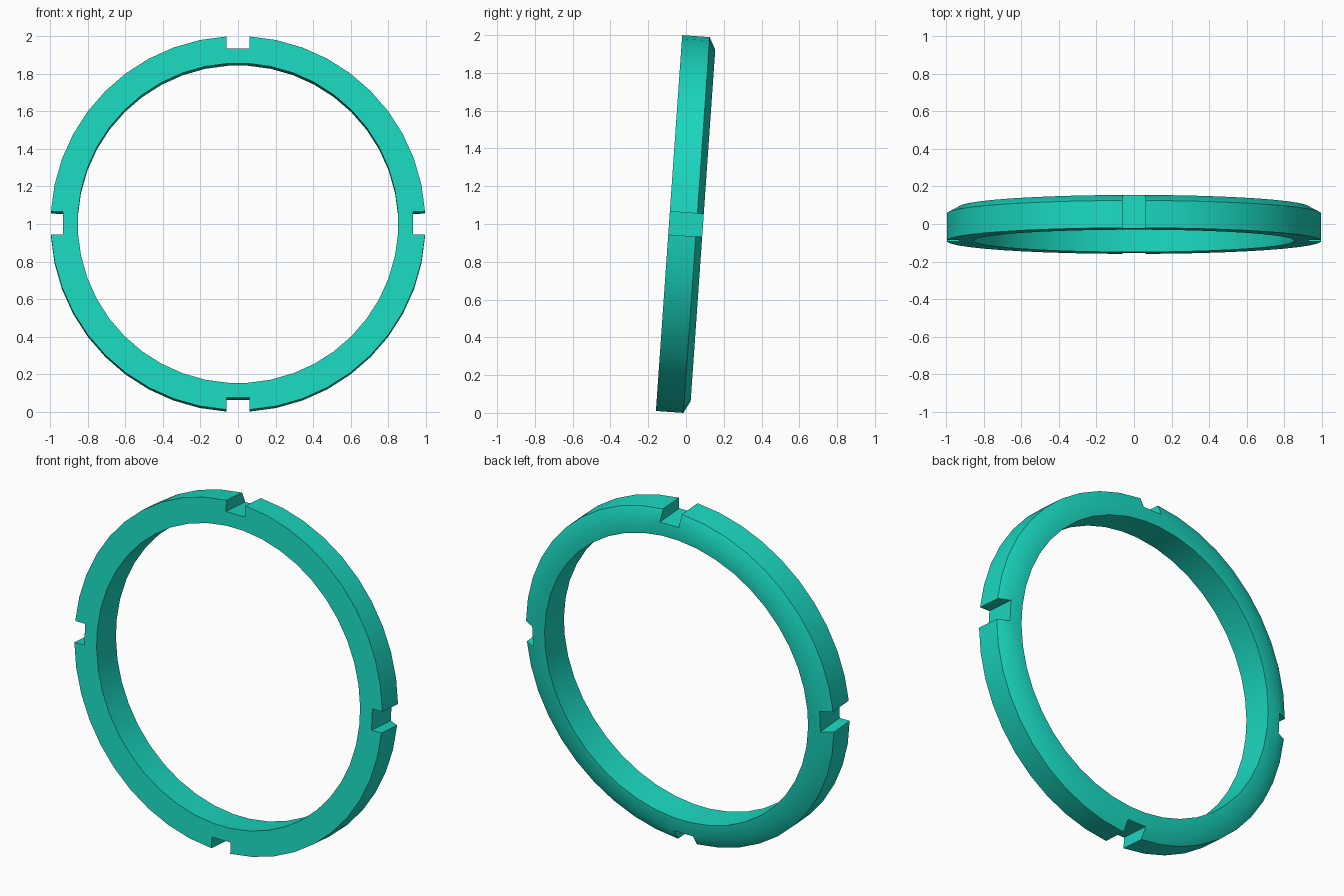
import bpy, bmesh, math
from mathutils import Matrix

if "Cube" in bpy.data.objects:
    bpy.data.objects.remove(bpy.data.objects["Cube"])

R_OUT, R_FLOOR, R_IN = 0.999, 0.935, 0.855
FRONT, SHOULDER, BACK = -0.09, 0.056, 0.09
HALF_SLOT = 0.061
STEPS = 10                                   # facets between two slots

bm = bmesh.new()


def section(index):
    """Cross-section corners; the end sections sit on the slot walls."""
    quad, step = divmod(index, STEPS + 1)
    edge = math.asin(HALF_SLOT / R_OUT)
    t = edge + (math.pi / 2 - 2 * edge) * step / STEPS
    pts = []
    for r, y in ((R_IN, FRONT), (R_IN, BACK), (R_FLOOR, BACK),
                 (R_OUT, SHOULDER), (R_OUT, FRONT), (R_FLOOR, FRONT)):
        a = t
        if r == R_FLOOR and step in (0, STEPS):
            slot = math.asin(HALF_SLOT / r)  # keep slot walls parallel
            a = slot if step == 0 else math.pi / 2 - slot
        a += quad * math.pi / 2
        pts.append(bm.verts.new((r * math.cos(a), y, r * math.sin(a))))
    return pts


# Ring body with four slots
secs = [section(i) for i in range(4 * (STEPS + 1))]
for i, a in enumerate(secs):
    b = secs[(i + 1) % len(secs)]
    in_slot = i % (STEPS + 1) == STEPS
    loop = (0, 1, 2, 5) if in_slot else (0, 1, 2, 3, 4, 5)
    for j, k in zip(loop, loop[1:] + loop[:1]):
        bm.faces.new((a[j], a[k], b[k], b[j]))
    if in_slot:                              # slot walls
        bm.faces.new(a[2:])
        bm.faces.new(b[2:])
bmesh.ops.recalc_face_normals(bm, faces=bm.faces)

# Lean back and stand on the ground
bm.transform(Matrix.Rotation(math.radians(-4), 4, 'X'))
bm.transform(Matrix.Translation((0, 0, -min(v.co.z for v in bm.verts))))

mesh = bpy.data.meshes.new("slotted_ring")
bm.to_mesh(mesh)
bm.free()
ring = bpy.data.objects.new("slotted_ring", mesh)
bpy.context.collection.objects.link(ring)

mat = bpy.data.materials.new("teal")
mat.diffuse_color = (0.01, 0.68, 0.52, 1)
mat.use_nodes = True
mat.node_tree.nodes["Principled BSDF"].inputs["Base Color"].default_value = mat.diffuse_color
mesh.materials.append(mat)

bpy.context.view_layer.objects.active = ring
ring.select_set(True)
bpy.ops.object.shade_smooth_by_angle(angle=math.radians(30))
